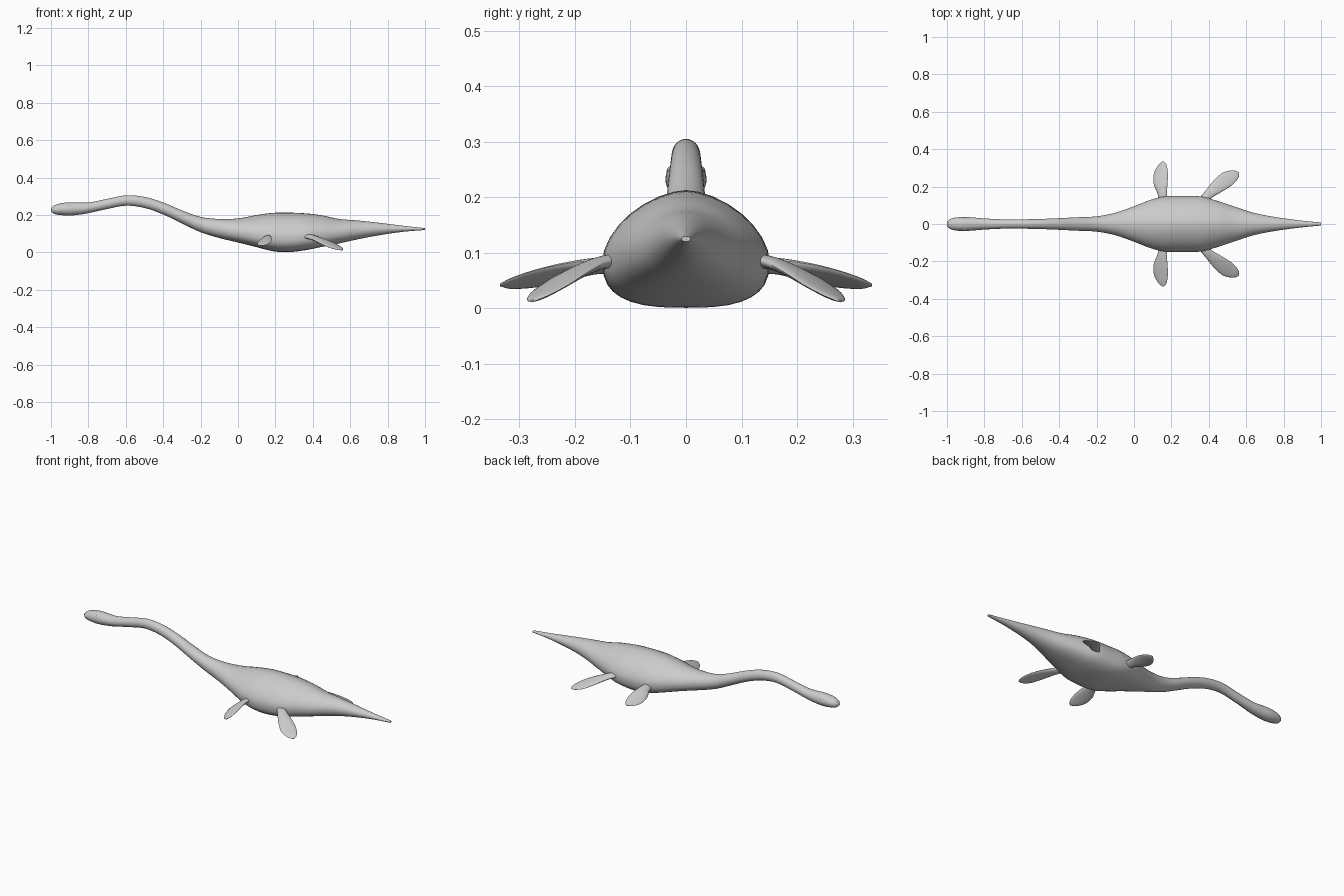
import bpy, bmesh, math
from mathutils import Vector

default = bpy.data.objects.get("Cube")
if default:
    bpy.data.objects.remove(default, do_unlink=True)

skin = bpy.data.materials.new("grey skin")
skin.use_nodes = True
GREY = (0.6, 0.6, 0.6, 1.0)
skin.diffuse_color = GREY
skin.node_tree.nodes["Principled BSDF"].inputs["Base Color"].default_value = GREY


def resample(stations, steps):
    """Smooth curve through the stations, in all their values at once."""
    pts = [Vector(s) for s in stations]
    pts = [2 * pts[0] - pts[1]] + pts + [2 * pts[-1] - pts[-2]]
    out = []
    for a, b, c, d in zip(pts, pts[1:], pts[2:], pts[3:]):
        for i in range(steps):
            t = i / steps
            out.append(0.5 * (2 * b + (c - a) * t + (2 * a - 5 * b + 4 * c - d) * t ** 2
                              + (3 * b - a - 3 * c + d) * t ** 3))
    return out + [pts[-2]]


def finish(obj):
    obj.data.materials.append(skin)
    bpy.ops.object.select_all(action="DESELECT")
    obj.select_set(True)
    bpy.context.view_layer.objects.active = obj
    bpy.ops.object.shade_smooth_by_angle(angle=math.radians(50))
    return obj


def loft(name, rings):
    """Skin a list of rings and close both ends."""
    bm = bmesh.new()
    loops = [[bm.verts.new(p) for p in ring] for ring in rings]
    n = len(loops[0])
    for lo, hi in zip(loops, loops[1:]):
        for i in range(n):
            j = (i + 1) % n
            bm.faces.new((lo[i], lo[j], hi[j], hi[i]))
    bm.faces.new(loops[0])
    bm.faces.new(loops[-1])
    bmesh.ops.recalc_face_normals(bm, faces=bm.faces)
    mesh = bpy.data.meshes.new(name)
    bm.to_mesh(mesh)
    bm.free()
    obj = bpy.data.objects.new(name, mesh)
    bpy.context.collection.objects.link(obj)
    return finish(obj)


def power(v, e):
    return math.copysign(abs(v) ** e, v)


# Head, neck, trunk and tail: x, top, bottom, half width
BODY = [
    (-1, .235, .22, .01), (-.985, .25, .207, .025), (-.95, .262, .2, .035),
    (-.9, .268, .197, .037), (-.84, .266, .203, .033), (-.79, .268, .212, .029),
    (-.7, .286, .232, .025), (-.6, .305, .25, .025), (-.5, .297, .238, .027),
    (-.4, .267, .203, .031), (-.3, .225, .155, .036), (-.2, .19, .108, .041),
    (-.1, .179, .077, .06), (0, .182, .053, .095), (.1, .2, .028, .133),
    (.18, .211, .008, .149), (.26, .213, .001, .15), (.36, .209, .012, .147),
    (.45, .198, .03, .122), (.54, .179, .048, .092), (.64, .171, .07, .06),
    (.75, .159, .091, .038), (.88, .143, .11, .02), (1, .13, .12, .008),
]


def body_ring(x, top, bottom, half):
    # Broad trunk: flat belly and sloping back; slim parts stay round.
    bulk = min(1, max(0, (half - .04) / .1))
    mid = bottom + (top - bottom) * (.5 - .1 * bulk)
    ring = []
    for i in range(32):
        a = math.tau * i / 32
        e = 2 / (2 - .3 * bulk) if math.sin(a) > 0 else 2 / (2 + .8 * bulk)
        h = top - mid if math.sin(a) > 0 else mid - bottom
        ring.append((x, half * power(math.cos(a), e), mid + h * power(math.sin(a), e)))
    return ring


loft("body", [body_ring(*s) for s in resample(BODY, 4)])

# Flippers: x, y, z, half chord, half thickness, from root to tip
FRONT = [(.155, .12, .078, .024, .014), (.15, .165, .076, .027, .012),
         (.142, .215, .066, .04, .01), (.144, .27, .054, .04, .007),
         (.152, .315, .045, .024, .005), (.156, .335, .042, .004, .002)]
REAR = [(.36, .115, .088, .024, .013), (.4, .16, .08, .026, .012),
        (.452, .205, .06, .038, .01), (.502, .243, .037, .042, .007),
        (.542, .267, .02, .026, .005), (.558, .277, .013, .005, .002)]


def flipper(name, stations, side, tilt):
    path = resample(stations, 4)
    run = Vector(path[-1][:3]) - Vector(path[0][:3])
    chord = Vector((run.y, -run.x, 0)).normalized()
    chord.z = tilt
    chord.normalize()
    normal = run.cross(chord).normalized()
    rings = []
    for x, y, z, half, thick in path:
        ring = []
        for i in range(16):
            a = math.tau * i / 16
            p = Vector((x, y, z)) + chord * half * math.cos(a) + normal * thick * math.sin(a)
            ring.append((p.x, p.y * side, p.z))
        rings.append(ring)
    loft(name, rings)


# Raised brow and eye on each side of the head
def eye(name, side):
    bpy.ops.mesh.primitive_uv_sphere_add(segments=16, ring_count=10, radius=1,
                                         location=(-.905, .027 * side, .246))
    obj = bpy.context.object
    obj.name = name
    obj.scale = (.018, .008, .01)
    finish(obj)


for side, label in ((-1, "left"), (1, "right")):
    flipper("front_flipper_" + label, FRONT, side, .4)
    flipper("rear_flipper_" + label, REAR, side, .15)
    eye("eye_" + label, side)
